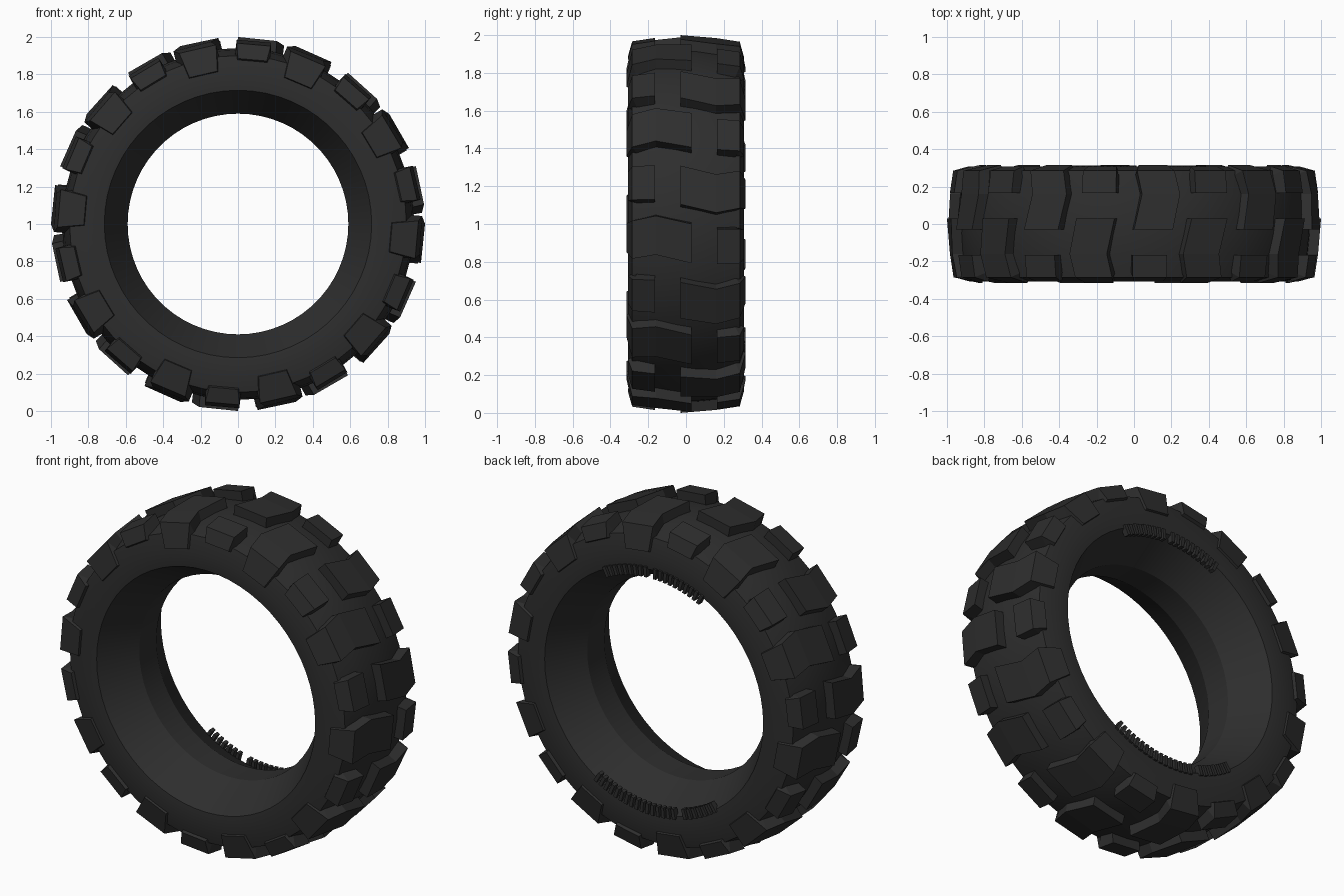
import bpy, bmesh
from math import radians, sin, cos

if "Cube" in bpy.data.objects:
    bpy.data.objects.remove(bpy.data.objects["Cube"], do_unlink=True)

rubber = bpy.data.materials.new("black_rubber")
rubber.use_nodes = True
COLOUR = (0.027, 0.027, 0.027, 1)
rubber.diffuse_color = COLOUR
bsdf = rubber.node_tree.nodes["Principled BSDF"]
bsdf.inputs["Base Color"].default_value = COLOUR
bsdf.inputs["Roughness"].default_value = 0.8


def polar(angle, r, y):
    a = radians(angle)
    return (r * cos(a), y, 1 + r * sin(a))


def finish(name, bm, smooth=False):
    bmesh.ops.recalc_face_normals(bm, faces=bm.faces)
    mesh = bpy.data.meshes.new(name)
    bm.to_mesh(mesh)
    bm.free()
    mesh.materials.append(rubber)
    obj = bpy.data.objects.new(name, mesh)
    bpy.context.collection.objects.link(obj)
    if smooth:
        bpy.ops.object.select_all(action="DESELECT")
        obj.select_set(True)
        bpy.context.view_layer.objects.active = obj
        bpy.ops.object.shade_smooth_by_angle(angle=radians(25))
    return obj


def bridge(bm, rings, closed):
    """Join a list of equal vertex rings with quads."""
    count = len(rings)
    for i in range(count if closed else count - 1):
        a, b = rings[i], rings[(i + 1) % count]
        n = len(a)
        for j in range(n):
            k = (j + 1) % n
            bm.faces.new((a[j], a[k], b[k], b[j]))
    if not closed:
        bm.faces.new(rings[0])
        bm.faces.new(rings[-1])


# Tyre carcass: half section (y, radius) mirrored, then revolved
half = [(0.08, 0.59), (0.30, 0.715), (0.308, 0.80), (0.285, 0.90),
        (0.16, 0.93), (0.05, 0.94)]
section = half + [(-y, r) for y, r in reversed(half)]
SEGMENTS = 60
bm = bmesh.new()
rings = [[bm.verts.new(polar(i * 360 / SEGMENTS, r, y)) for y, r in section]
         for i in range(SEGMENTS)]
bridge(bm, rings, True)
finish("tyre_carcass", bm, True)

# Lug stations: y, top radius, inner y, inner radius, skew angle, half width angle
BIG = [(0.03, 1.0, 0.03, 0.90, 0, 6), (-0.16, 0.985, -0.16, 0.89, 2.5, 6),
       (-0.285, 0.965, -0.25, 0.87, 1, 6), (-0.316, 0.825, -0.27, 0.81, 1, 5.3)]
SMALL = [(-0.165, 0.985, -0.165, 0.89, 0, 5.4), (-0.285, 0.967, -0.25, 0.88, 0, 5.4),
         (-0.308, 0.885, -0.25, 0.86, 0, 5.0)]


def add_lug(bm, stations, centre, back):
    rings = []
    for y, top, inner_y, base, skew, width in stations:
        ring = []
        for side, r, yy, flare in ((-1, top, y, 0), (1, top, y, 0),
                                   (1, base, inner_y, 0.8), (-1, base, inner_y, 0.8)):
            angle = centre + skew + side * (width + flare)
            # the rear row is the front row turned half a turn about a radius
            ring.append(bm.verts.new(polar(6 - angle, r, -yy) if back
                                     else polar(angle, r, yy)))
        rings.append(ring)
    bridge(bm, rings, False)


# Ten large and ten small lugs on each shoulder
for name, stations, start in (("large_lugs", BIG, -6), ("small_lugs", SMALL, 13)):
    bm = bmesh.new()
    for back in (False, True):
        for i in range(10):
            add_lug(bm, stations, start + 36 * i, back)
    finish(name, bm)

# Fine comb of ridges on the rear bead, above and below
bm = bmesh.new()
for start, end in ((64, 86), (91, 116), (236, 253), (259, 301)):
    steps = round((end - start) / 2.8)
    for i in range(steps + 1):
        a = start + (end - start) * i / steps
        rings = [[bm.verts.new(polar(a + s, r, y))
                  for s, r in ((-0.8, 0.67), (0.8, 0.67), (0.8, 0.73), (-0.8, 0.73))]
                 for y in (0.28, 0.314)]
        bridge(bm, rings, False)
finish("bead_ridges", bm)
